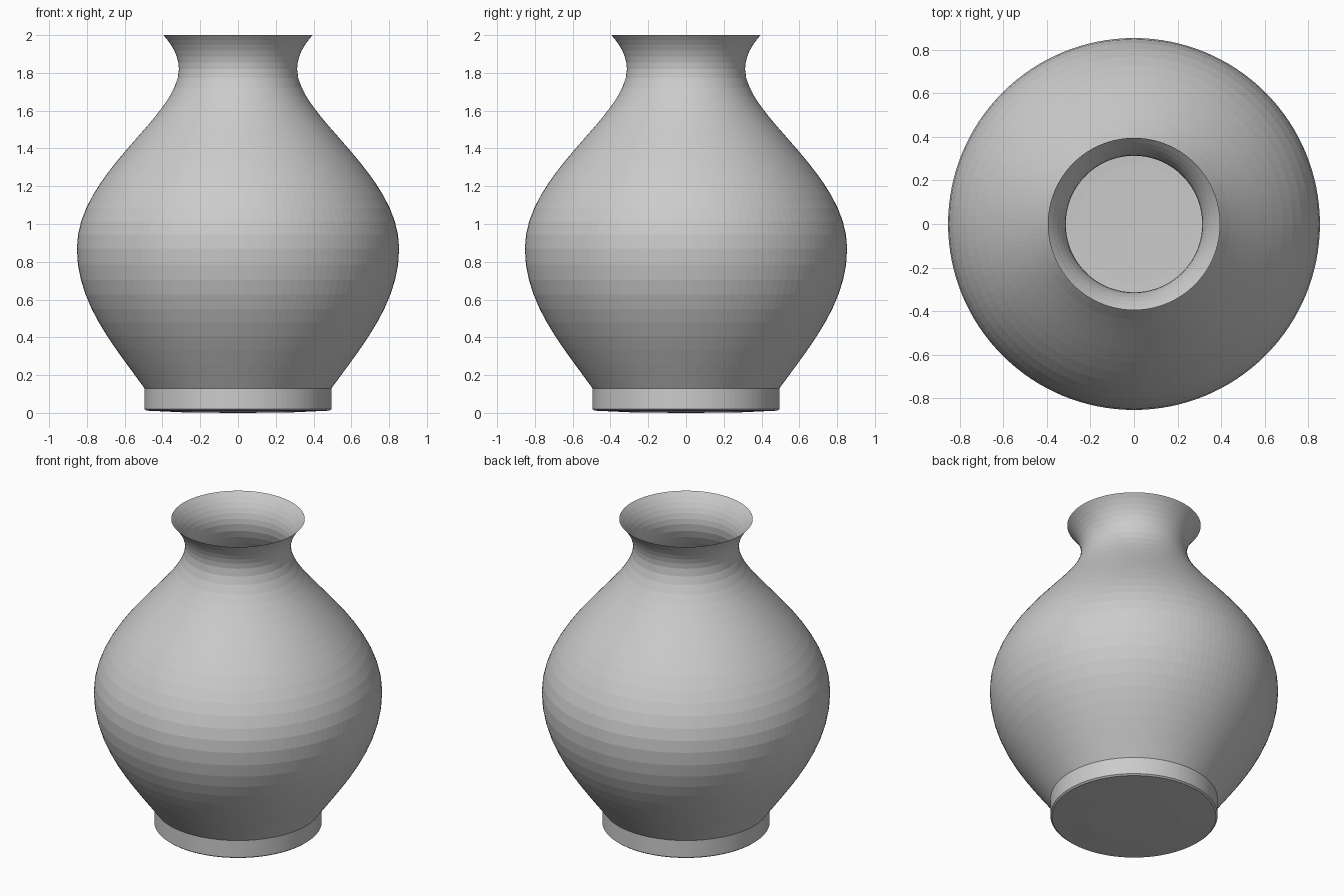
import bpy, bmesh, math
from mathutils import Vector
from mathutils.geometry import interpolate_bezier

if "Cube" in bpy.data.objects:
    bpy.data.objects.remove(bpy.data.objects["Cube"])

SIDES = 128


def v(r, z):
    return Vector((r, 0, z))


# Half profile: slightly domed underside, upright foot, then curved wall to the lip
profile = [v(0, 0), v(0.27, 0.002), v(0.485, 0.012), v(0.495, 0.02)]
wall = [
    (v(0.495, 0.13), v(0.66, 0.36), v(0.853, 0.58), v(0.853, 0.87), 11),   # belly
    (v(0.853, 0.87), v(0.853, 1.27), v(0.313, 1.57), v(0.313, 1.82), 17),  # shoulder
    (v(0.313, 1.82), v(0.313, 1.89), v(0.35, 1.95), v(0.395, 2.0), 7),     # neck and lip
]
for i, (a, b, c, d, n) in enumerate(wall):
    profile += interpolate_bezier(a, b, c, d, n)[1 if i else 0:]

# Spin the profile into a thin open vase
bm = bmesh.new()
verts = [bm.verts.new(p) for p in profile]
edges = [bm.edges.new(pair) for pair in zip(verts, verts[1:])]
bmesh.ops.spin(bm, geom=verts + edges, cent=(0, 0, 0), axis=(0, 0, 1),
               angle=math.tau, steps=SIDES, use_duplicate=False)
bmesh.ops.remove_doubles(bm, verts=bm.verts, dist=0.0005)
bmesh.ops.recalc_face_normals(bm, faces=bm.faces)
if sum(f.normal.dot(f.calc_center_median() - Vector((0, 0, 1))) for f in bm.faces) < 0:
    bmesh.ops.reverse_faces(bm, faces=bm.faces)

mesh = bpy.data.meshes.new("vase")
bm.to_mesh(mesh)
bm.free()
bpy.context.collection.objects.link(bpy.data.objects.new("vase", mesh))
